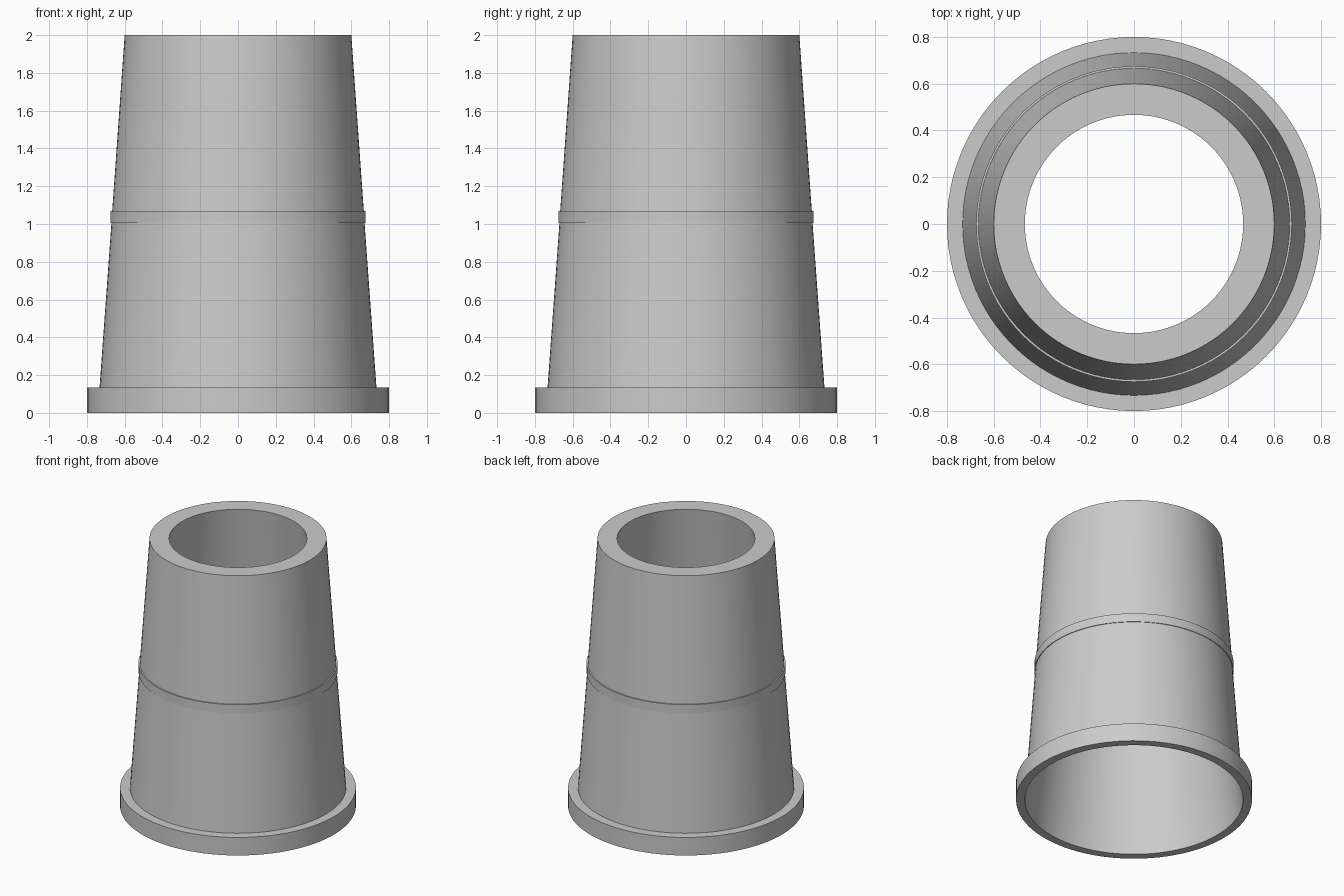
import bpy
import bmesh
import math

cube = bpy.data.objects.get("Cube")
if cube:
    bpy.data.objects.remove(cube, do_unlink=True)

SIDES = 96

grey = bpy.data.materials.new("plain grey")
grey.use_nodes = True
colour = (0.6, 0.6, 0.6, 1)
grey.diffuse_color = colour
grey.node_tree.nodes["Principled BSDF"].inputs["Base Color"].default_value = colour


def lathe(name, profile):
    """Spin a closed (radius, z) profile around the z axis."""
    bm = bmesh.new()
    verts = [bm.verts.new((r, 0, z)) for r, z in profile]
    edges = [bm.edges.new((a, b)) for a, b in zip(verts, verts[1:] + verts[:1])]
    bmesh.ops.spin(bm, geom=verts + edges, cent=(0, 0, 0), axis=(0, 0, 1),
                   angle=math.tau, steps=SIDES, use_merge=True)
    bmesh.ops.remove_doubles(bm, verts=bm.verts, dist=0.0001)
    bmesh.ops.recalc_face_normals(bm, faces=bm.faces)
    mesh = bpy.data.meshes.new(name)
    bm.to_mesh(mesh)
    bm.free()
    mesh.materials.append(grey)
    obj = bpy.data.objects.new(name, mesh)
    bpy.context.collection.objects.link(obj)
    bpy.ops.object.select_all(action='DESELECT')
    obj.select_set(True)
    bpy.context.view_layer.objects.active = obj
    bpy.ops.object.shade_smooth_by_angle(angle=math.radians(30))
    return obj


# Hollow tapered sleeve: bottom flange, lower wall, raised band, upper wall, bore
lathe("tapered_sleeve", [
    (0.74, 0), (0.8, 0), (0.8, 0.135), (0.733, 0.135),
    (0.67, 1.005), (0.675, 1.005), (0.675, 1.07), (0.666, 1.07),
    (0.6, 2), (0.467, 2),
])
